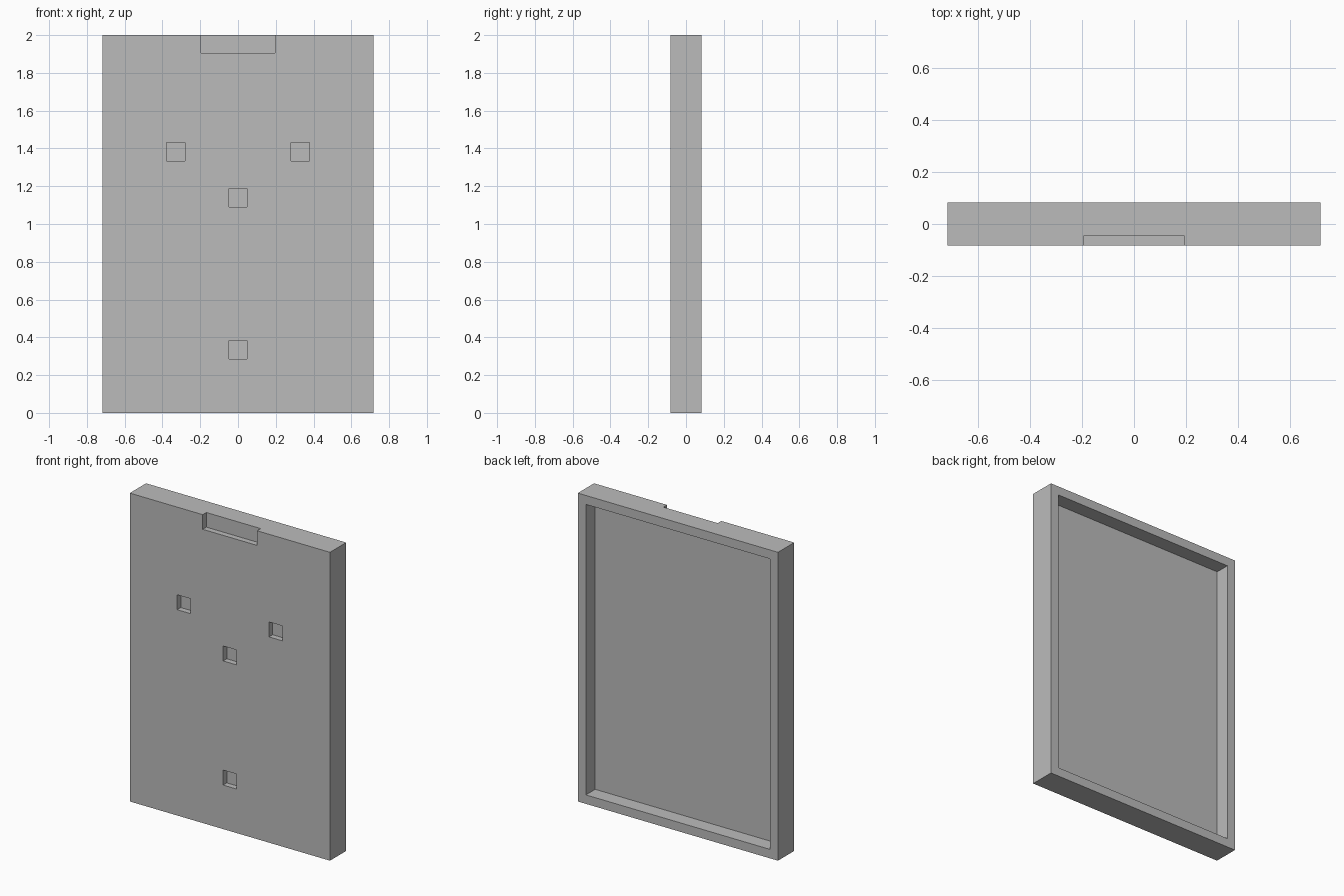
import bpy

if "Cube" in bpy.data.objects:
    bpy.data.objects.remove(bpy.data.objects["Cube"])

W, D, H = 1.436, 0.166, 2.0      # panel size
RIM, RECESS = 0.058, 0.095       # back rim width and recess depth
POCKET, POCKET_DEPTH = 0.097, 0.037
FRONT, BACK = -D / 2, D / 2
OVER = 0.05                      # how far cutters reach past the surface


def box(name, x0, x1, y0, y1, z0, z1):
    bpy.ops.mesh.primitive_cube_add(
        size=1, location=((x0 + x1) / 2, (y0 + y1) / 2, (z0 + z1) / 2))
    ob = bpy.context.object
    ob.name = name
    ob.scale = (x1 - x0, y1 - y0, z1 - z0)
    bpy.ops.object.transform_apply(location=True, rotation=True, scale=True)
    return ob


# main panel
panel = box("panel", -W / 2, W / 2, FRONT, BACK, 0, H)
grey = bpy.data.materials.new("grey")
grey.diffuse_color = (0.5, 0.5, 0.5, 1)
grey.use_nodes = True
grey.node_tree.nodes["Principled BSDF"].inputs["Base Color"].default_value = grey.diffuse_color
panel.data.materials.append(grey)

# open tray at the back
cutters = [box("back_recess_cutter", -W / 2 + RIM, W / 2 - RIM,
               BACK - RECESS, BACK + OVER, RIM, H - RIM)]

# finger notch at the top front edge
cutters.append(box("top_notch_cutter", -0.195, 0.195,
                   FRONT - OVER, FRONT + POCKET_DEPTH, 1.905, H + OVER))

# square pockets in the front
h = POCKET / 2
for x, z in ((-0.33, 1.383), (0.33, 1.383), (0, 1.139), (0, 0.334)):
    cutters.append(box("pocket_cutter", x - h, x + h,
                       FRONT - OVER, FRONT + POCKET_DEPTH, z - h, z + h))

# cut everything out of the panel, then drop the cutters
bpy.ops.object.select_all(action='DESELECT')
bpy.context.view_layer.objects.active = panel
panel.select_set(True)
for c in cutters:
    c.hide_render = True
    mod = panel.modifiers.new("cut", 'BOOLEAN')
    mod.operation = 'DIFFERENCE'
    mod.solver = 'EXACT'
    mod.object = c
    bpy.ops.object.modifier_apply(modifier=mod.name)
for c in cutters:
    bpy.data.objects.remove(c)
